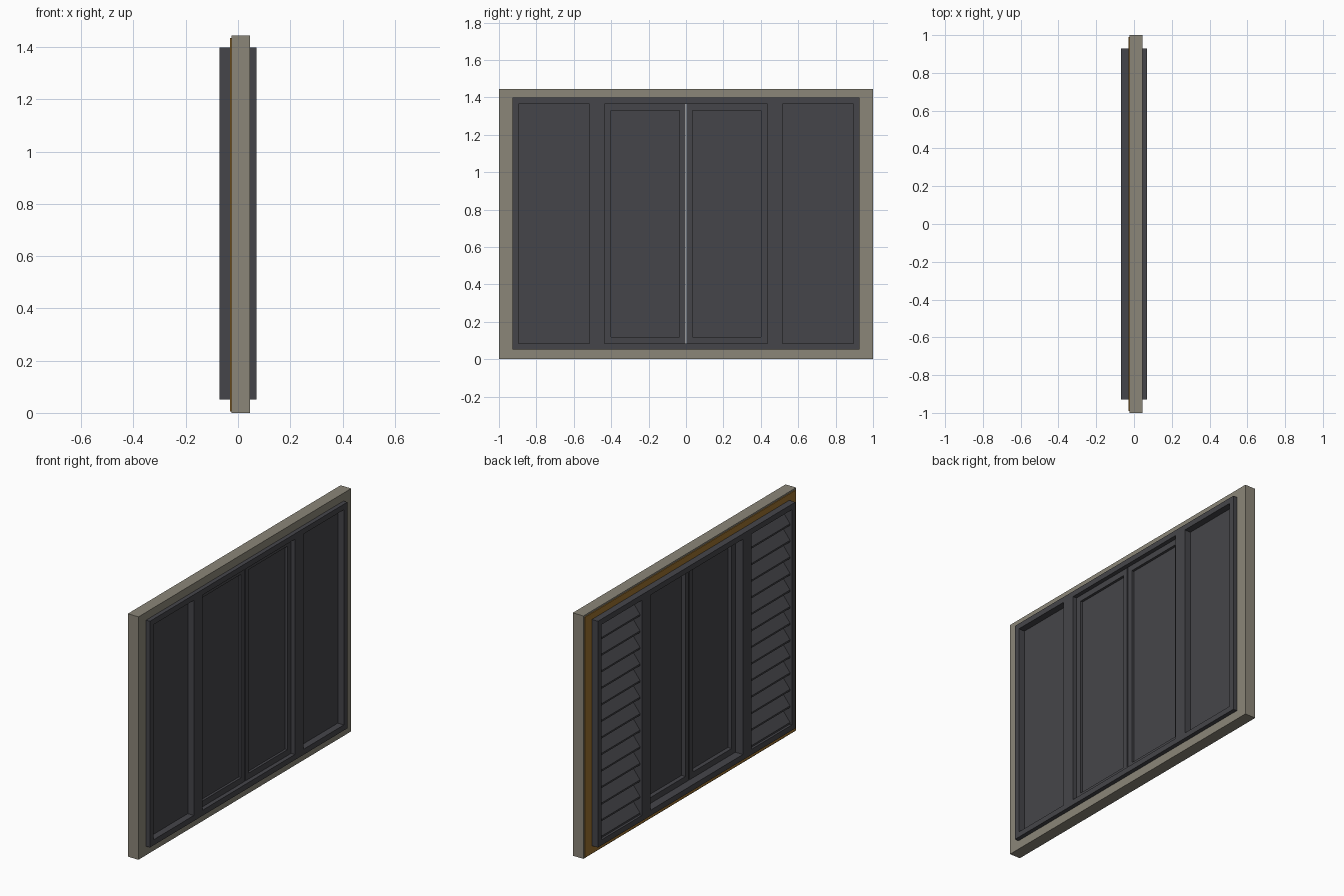
import bpy, math

if "Cube" in bpy.data.objects:
    bpy.data.objects.remove(bpy.data.objects["Cube"])


def material(name, rgb):
    m = bpy.data.materials.new(name)
    m.diffuse_color = (*rgb, 1)
    m.use_nodes = True
    m.node_tree.nodes["Principled BSDF"].inputs["Base Color"].default_value = m.diffuse_color
    return m


STONE = material("stone", (0.26, 0.24, 0.19))
DARK = material("dark_metal", (0.06, 0.06, 0.068))
WOOD = material("brown_wood", (0.34, 0.17, 0.03))


def mesh(name, verts, faces, mat):
    me = bpy.data.meshes.new(name)
    me.from_pydata(verts, [], faces)
    me.materials.append(mat)
    ob = bpy.data.objects.new(name, me)
    bpy.context.collection.objects.link(ob)
    return ob


def prism(name, profile, y0, y1, mat):
    """Extrude an (x, z) profile along y."""
    n = len(profile)
    verts = [(x, y, z) for y in (y0, y1) for x, z in profile]
    faces = [tuple(range(n)), tuple(range(2 * n - 1, n - 1, -1))]
    faces += [(i, i + n, (i + 1) % n + n, (i + 1) % n) for i in range(n)]
    return mesh(name, verts, faces, mat)


def box(name, x, y, z, mat):
    return prism(name, [(x[0], z[0]), (x[1], z[0]), (x[1], z[1]), (x[0], z[1])],
                 y[0], y[1], mat)


def ring(name, x, y, z, iy, iz, mat):
    """Rectangular border in the yz plane with an opening iy by iz."""
    verts = []
    for px in x:
        for (a, b), (c, d) in ((y, z), (iy, iz)):
            verts += [(px, a, c), (px, b, c), (px, b, d), (px, a, d)]
    faces = []
    for i in range(4):
        j = (i + 1) % 4
        faces += [(i, i + 4, j + 4, j), (i + 8, j + 8, j + 12, i + 12),
                  (i, j, j + 8, i + 8), (i + 4, i + 12, j + 12, j + 4)]
    return mesh(name, verts, faces, mat)


# Wall surround and its wooden facing on the -x side
ring("stone_surround", (-0.025, 0.045), (-1, 1), (0, 1.445), (-0.925, 0.925), (0.055, 1.395), STONE)
ring("wood_facing", (-0.03, -0.025), (-0.99, 0.99), (0.005, 1.435), (-0.925, 0.925), (0.055, 1.395), WOOD)

# Main frame
ring("window_frame", (-0.07, 0.07), (-0.928, 0.928), (0.052, 1.398), (-0.895, 0.895), (0.085, 1.365), DARK)

SLATS = 13
PITCH = 1.28 / SLATS
for side, label in ((-1, "left"), (1, "right")):
    def span(a, b):
        return tuple(sorted((side * a, side * b)))

    # Post, side panel and opening sash with its pane
    box("post_" + label, (-0.07, 0.07), span(0.435, 0.515), (0.085, 1.365), DARK)
    box("side_panel_" + label, (0.01, 0.03), span(0.515, 0.895), (0.085, 1.365), DARK)
    ring("sash_" + label, (-0.02, 0.045), span(0.004, 0.435), (0.085, 1.365),
         span(0.035, 0.4), (0.12, 1.33), DARK)
    box("pane_" + label, (0.005, 0.03), span(0.035, 0.4), (0.12, 1.33), DARK)

    # Louvre slats sloping down and outwards
    for i in range(SLATS):
        z = 0.087 + i * PITCH
        prism(f"slat_{label}_{i}", [(-0.058, z), (0.01, z + PITCH - 0.012),
                                    (0.01, z + PITCH - 0.002), (-0.058, z + 0.01)],
              *span(0.515, 0.895), DARK)

# Consistent outward normals
import bmesh
for ob in bpy.context.collection.objects:
    bm = bmesh.new()
    bm.from_mesh(ob.data)
    bmesh.ops.recalc_face_normals(bm, faces=bm.faces)
    bm.to_mesh(ob.data)
    bm.free()
